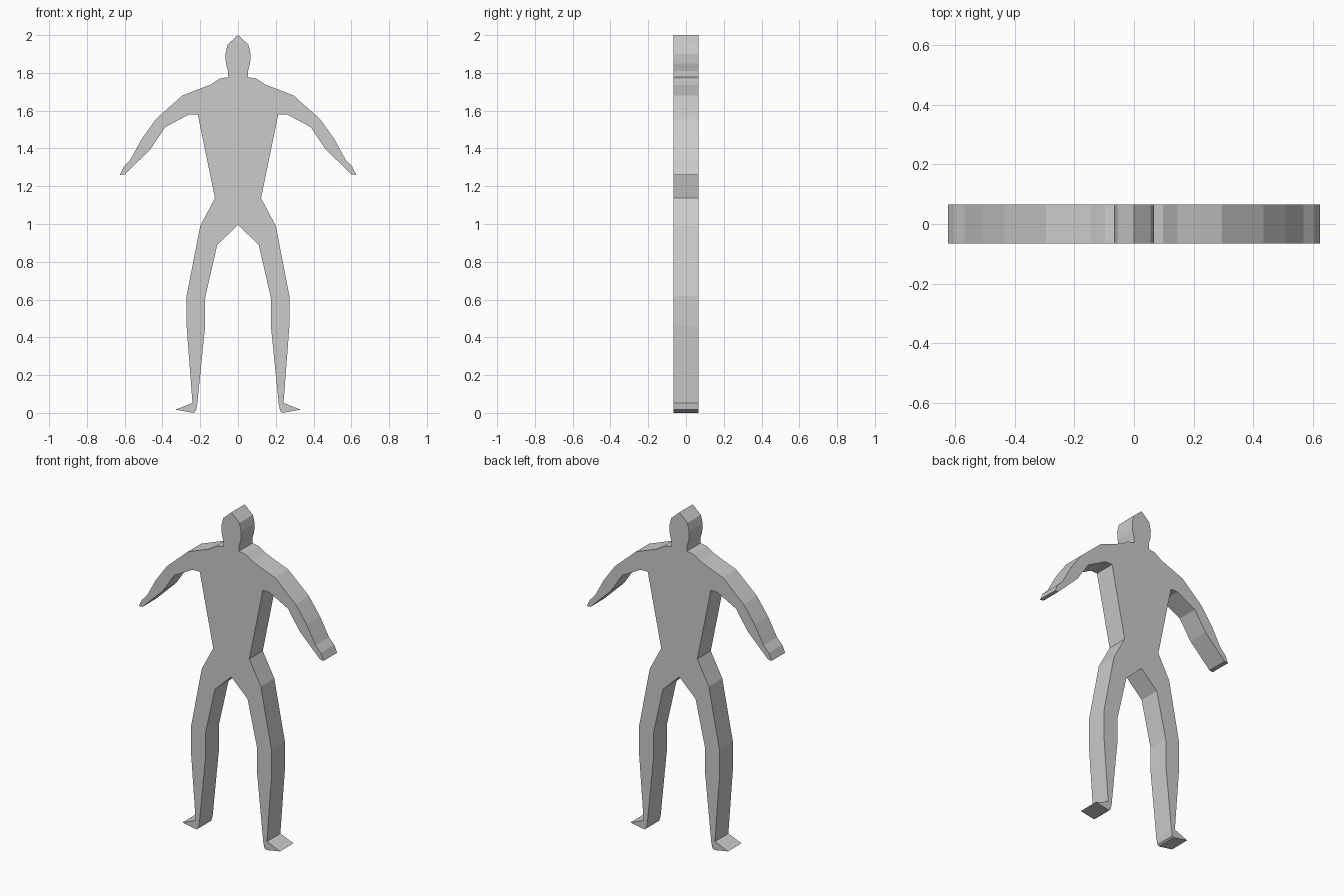
import bpy
import bmesh
from mathutils import Vector

cube = bpy.data.objects.get("Cube")
if cube:
    bpy.data.objects.remove(cube, do_unlink=True)

HALF_DEPTH = 0.065

# Left half of the silhouette as (x, z), from crown to crotch
head = [(0, 2.0), (0.055, 1.95), (0.067, 1.90), (0.064, 1.85), (0.053, 1.81), (0.053, 1.777)]
shoulder = [(0.097, 1.77), (0.147, 1.737), (0.205, 1.715), (0.295, 1.68)]
arm = [(0.435, 1.555), (0.51, 1.45), (0.57, 1.34), (0.605, 1.303), (0.625, 1.26), (0.60, 1.262),
       (0.462, 1.397), (0.385, 1.513), (0.26, 1.58), (0.213, 1.58)]
hip = [(0.122, 1.137), (0.20, 0.99)]
outer_leg = [(0.272, 0.62), (0.272, 0.46), (0.241, 0.053)]
foot = [(0.33, 0.017), (0.235, 0.0), (0.224, 0.008), (0.216, 0.045)]
inner_leg = [(0.175, 0.45), (0.175, 0.605), (0.11, 0.89), (0, 0.995)]

left = head + shoulder + arm + hip + outer_leg + foot + inner_leg
outline = left + [(-x, z) for x, z in left[-2:0:-1]]

# Flat figure: one closed profile, extruded front to back
bm = bmesh.new()
front = bm.faces.new([bm.verts.new((x, -HALF_DEPTH, z)) for x, z in outline])
result = bmesh.ops.extrude_face_region(bm, geom=[front], use_keep_orig=True)
back_verts = [v for v in result["geom"] if isinstance(v, bmesh.types.BMVert)]
bmesh.ops.translate(bm, verts=back_verts, vec=Vector((0, 2 * HALF_DEPTH, 0)))
bmesh.ops.recalc_face_normals(bm, faces=bm.faces)

mesh = bpy.data.meshes.new("human_figure")
bm.to_mesh(mesh)
bm.free()
figure = bpy.data.objects.new("human_figure", mesh)
bpy.context.collection.objects.link(figure)

# Plain grey
grey = bpy.data.materials.new("light_grey")
grey.use_nodes = True
colour = (0.6, 0.6, 0.6, 1)
grey.diffuse_color = colour
grey.node_tree.nodes["Principled BSDF"].inputs["Base Color"].default_value = colour
mesh.materials.append(grey)
